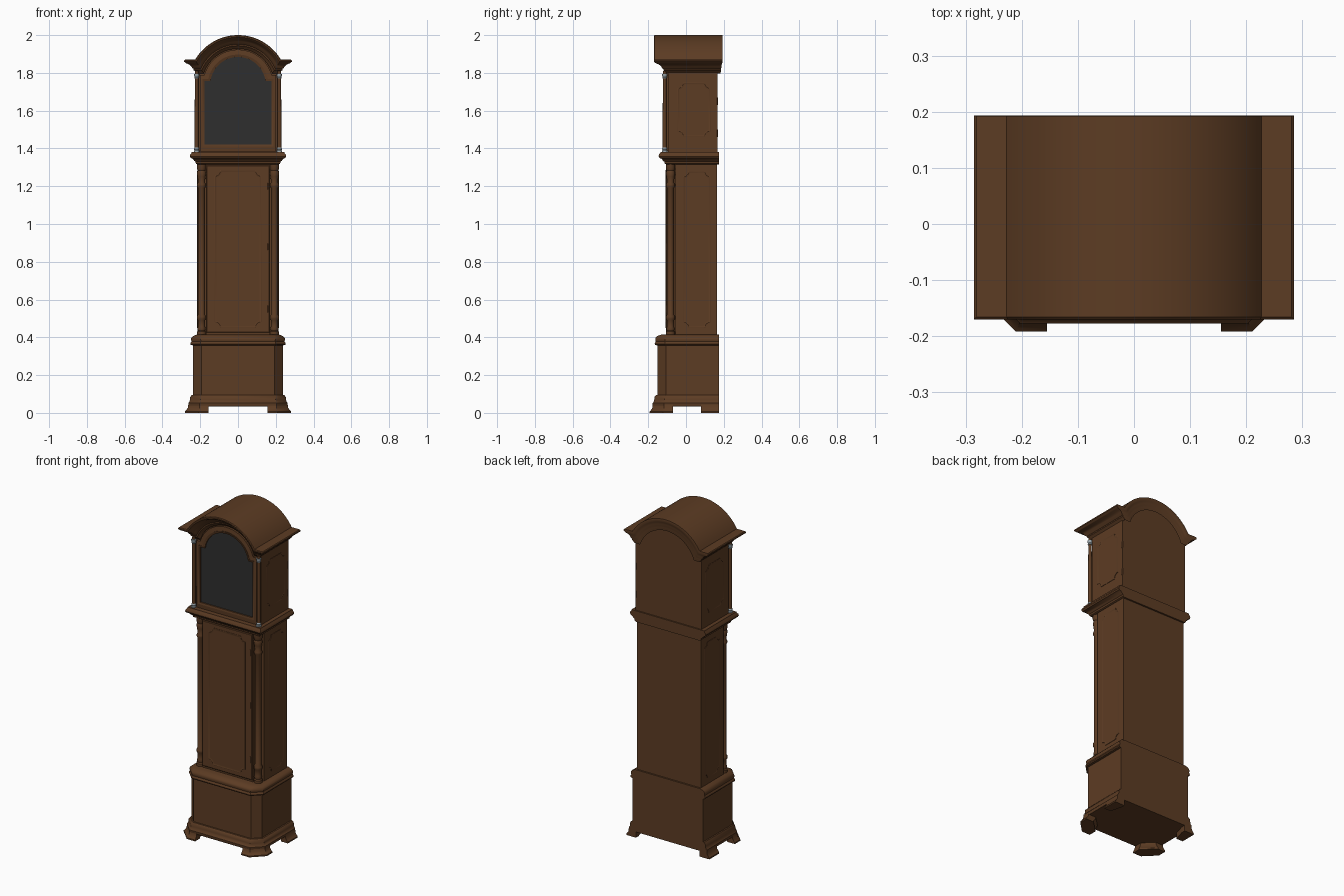
import bpy, bmesh
from math import sin, cos, asin, sqrt, pi

cube = bpy.data.objects.get("Cube")
if cube:
    bpy.data.objects.remove(cube, do_unlink=True)


def material(name, color, rough):
    m = bpy.data.materials.new(name)
    m.use_nodes = True
    m.diffuse_color = color
    bsdf = m.node_tree.nodes["Principled BSDF"]
    bsdf.inputs["Base Color"].default_value = color
    bsdf.inputs["Roughness"].default_value = rough
    return m


WOOD = material("brown wood", (0.108, 0.045, 0.017, 1), 0.5)
GLASS = material("dark glass", (0.028, 0.028, 0.028, 1), 0.3)
METAL = material("pale metal", (0.34, 0.40, 0.43, 1), 0.4)


def loft(name, rings, mat=WOOD, caps=(True, True), strip=None, angle=35):
    """Skin closed rings of equal length; strip optionally spans pairs on the first ring."""
    bm = bmesh.new()
    rows = [[bm.verts.new(p) for p in r] for r in rings]
    n = len(rows[0])
    for a, b in zip(rows, rows[1:]):
        for i in range(n):
            j = (i + 1) % n
            bm.faces.new((a[i], a[j], b[j], b[i]))
    if strip:
        for (a, b), (c, d) in zip(strip, strip[1:]):
            bm.faces.new([rows[0][k] for k in (a, c, d, b)])
    if caps[0]:
        bm.faces.new(rows[0])
    if caps[1]:
        bm.faces.new(rows[-1])
    bmesh.ops.recalc_face_normals(bm, faces=bm.faces)
    me = bpy.data.meshes.new(name)
    bm.to_mesh(me)
    bm.free()
    me.materials.append(mat)
    ob = bpy.data.objects.new(name, me)
    bpy.context.collection.objects.link(ob)
    bpy.ops.object.select_all(action='DESELECT')
    ob.select_set(True)
    bpy.context.view_layer.objects.active = ob
    bpy.ops.object.shade_smooth_by_angle(angle=angle * pi / 180)
    return ob


def turned(name, x, y, profile, mat=WOOD, sides=20):
    return loft(name, [[(x + r * cos(2 * pi * i / sides), y + r * sin(2 * pi * i / sides), z)
                        for i in range(sides)] for r, z in profile], mat)


def plan(hw, yf, yb, z, cant=0.0, notch=0.0):
    """Case outline in plan, with canted or notched front corners."""
    half = [(hw, yb)]
    if notch:
        half += [(hw, yf + notch), (hw - notch, yf + notch), (hw - notch, yf)]
    elif cant:
        half += [(hw, yf + cant), (hw - cant * 0.7, yf + cant * 0.3),
                 (hw - cant, yf)]
    else:
        half += [(hw, yf)]
    return [(x, y, z) for x, y in half] + [(-x, y, z) for x, y in reversed(half)]


def moulding(name, hw, yf, yb, steps, cant=0.0):
    return loft(name, [plan(hw + d, yf - d, yb, z, cant + 0.586 * d if cant else 0)
                       for d, z in steps])


# Base: box, skirt and top moulding
HW, YF, YB, CANT = 0.238, -0.152, 0.175, 0.045
moulding("base_box", HW, YF, YB, [(0, 0.06), (0, 0.37)], CANT)
moulding("base_skirt", HW, YF, YB, [(0.022, 0.035), (0.025, 0.042), (0.025, 0.052), (0.019, 0.058),
                                    (0.016, 0.072), (0.015, 0.084), (0.007, 0.094), (-0.002, 0.096)], CANT)
moulding("base_top_moulding", HW, YF, YB, [(-0.002, 0.357), (0.012, 0.36), (0.014, 0.366), (0.012, 0.372),
                                           (0.008, 0.378), (0.011, 0.388), (0.009, 0.398), (0, 0.407),
                                           (-0.02, 0.414)], CANT)

# Bracket feet
for s, side in ((1, "left"), (-1, "right")):
    front, back = [], []
    for d, z in ((0.042, 0), (0.042, 0.008), (0.036, 0.014), (0.028, 0.026), (0.025, 0.044)):
        w, f, c = HW + d, YF - d + 0.002, CANT + 0.586 * d
        front.append([(s * x, y, z) for x, y in (
            (0.155, f), (w - c, f), (w, f + c), (w, -0.07), (w - 0.05, -0.07), (0.155, f + 0.05))])
        back.append([(s * x, y, z) for x, y in (
            (w, 0.08), (w, YB), (0.215, YB), (0.215, 0.15), (0.235, 0.08))])
    loft("front_foot_" + side, front)
    loft("back_foot_" + side, back)

# Trunk with notched corners holding turned columns
loft("trunk", [plan(0.215, -0.1, 0.165, z, notch=0.045) for z in (0.40, 1.33)])
low = [(0.024, 0.41), (0.024, 0.43), (0.019, 0.436), (0.022, 0.446), (0.019, 0.456), (0.019, 0.49),
       (0.024, 0.498), (0.024, 0.51), (0.018, 0.522)]
high = [(0.018, 1.19), (0.023, 1.2), (0.023, 1.21), (0.018, 1.222), (0.021, 1.25), (0.025, 1.27),
        (0.02, 1.282), (0.025, 1.295), (0.025, 1.325)]
for s, side in ((1, "left"), (-1, "right")):
    turned("trunk_column_" + side, s * 0.193, -0.082, low + high)


def panel_ring(u0, u1, z0, z1, bite, inset, place):
    """Rectangle with scooped corners, mapped to a wall by place(u, z)."""
    r, pts = bite + inset, []
    a = asin(inset / r)
    for u, z, su, sz, flip in ((u0, z0, 1, 1, 0), (u1, z0, -1, 1, 1), (u1, z1, -1, -1, 0), (u0, z1, 1, -1, 1)):
        arc = [a + (pi / 2 - 2 * a) * i / 6 for i in range(7)]
        for t in (arc if flip else reversed(arc)):
            pts.append(place(u + su * r * cos(t), z + sz * r * sin(t)))
    return pts


def panel(name, u0, u1, z0, z1, bite, wall):
    steps = ((0, -0.003), (0, 0.004), (0.003, 0.006), (0.007, 0.003), (0.012, 0.003))
    return loft(name, [panel_ring(u0, u1, z0, z1, bite, i, lambda u, z, h=h: wall(u, z, h))
                       for i, h in steps], angle=25)


# Trunk door with raised panel and hinges
loft("trunk_door", [[(x, y, z) for x, z in ((-w, b), (w, b), (w, t), (-w, t))]
                    for w, b, t, y in ((0.168, 0.425, 1.312, -0.095), (0.168, 0.425, 1.312, -0.103),
                                       (0.164, 0.429, 1.308, -0.106))])
panel("trunk_door_panel", -0.124, 0.124, 0.45, 1.285, 0.03, lambda u, z, h: (u, -0.106 - h * 0.5, z))
for z in (0.55, 0.88, 1.2):
    turned("door_hinge", 0.16, -0.106, [(0.004, z - 0.018), (0.004, z + 0.018)], sides=10)

# Side panels
for s, side in ((1, "left"), (-1, "right")):
    panel("trunk_side_panel_" + side, -0.015, 0.13, 0.45, 1.28, 0.028,
          lambda u, z, h: (s * (0.215 + h * 0.5), u, z))
    panel("hood_side_panel_" + side, -0.045, 0.13, 1.46, 1.75, 0.03,
          lambda u, z, h: (s * (0.222 + h * 0.5), u, z))

# Moulding between trunk and hood
moulding("hood_seat_moulding", 0.215, -0.105, YB, [(0, 1.315), (0.008, 1.32), (0.01, 1.33), (0.017, 1.335),
                                                   (0.024, 1.345), (0.036, 1.35), (0.04, 1.358), (0.038, 1.368),
                                                   (0.032, 1.374), (0.03, 1.382)])

# Hood case with arched top
R, CZ, EAVE, SEG = 0.263, 1.737, 1.87, 32


def arch(radius, z):
    """Arc in x, z from left to right, springing at height z."""
    a = asin((z - CZ) / radius)
    return [(-radius * cos(t), CZ + radius * sin(t))
            for t in (a + (pi - 2 * a) * i / SEG for i in range(SEG + 1))]


hood = [(-0.222, 1.375), (-0.222, 1.82)] + arch(R - 0.04, 1.82) + [(0.222, 1.82), (0.222, 1.375)]
loft("hood_case", [[(x, y, z) for x, z in hood] for y in (-0.094, 0.167)])

# Arched cornice: profile of (projection, height) swept around sides and over the arch
profile = [(0.058, 0), (0.062, -0.004), (0.062, -0.011), (0.055, -0.017), (0.05, -0.02), (0.036, -0.025),
           (0.025, -0.034), (0.018, -0.046), (0.012, -0.049), (0.012, -0.056), (0.004, -0.062), (-0.004, -0.072)]
rings = []
for p, h in profile:
    x, yf, yb, z = 0.223 + p, -0.108 - p, 0.193 - (0.062 - p) * 0.15, EAVE + h
    line = [(-x, z)] + arch(R + h, z) + [(x, z)]
    rings.append([(u, yf, v) for u, v in line] + [(u, yb, v) for u, v in reversed(line)])
count = SEG + 3
loft("arched_cornice", rings, caps=(False, False),
     strip=[(i, 2 * count - 1 - i) for i in range(count)])


# Hood door with break-arch opening and dark glass
def door_outline(w, z0, shoulder, r, y):
    return [(x, y, z) for x, z in [(-w, z0), (-w, shoulder)] + arch(r, shoulder) + [(w, shoulder), (w, z0)]]


outer, mid, inner = (0.202, 1.384, 1.79, 0.186), (0.188, 1.41, 1.768, 0.16), (0.177, 1.42, 1.757, 0.147)
loft("hood_door_frame", [door_outline(*o, y) for o, y in (
    (outer, -0.09), (outer, -0.11), (mid, -0.113), (mid, -0.116), (inner, -0.112), (inner, -0.1))],
    caps=(False, False))
loft("hood_door_glass", [door_outline(0.179, 1.418, 1.759, 0.149, y) for y in (-0.098, -0.104)], GLASS)

# Hood columns with metal bases and capitals, and rear hinges
for s, side in ((1, "left"), (-1, "right")):
    x, y = s * 0.219, -0.113
    turned("hood_column_" + side, x, y, [(0.011, 1.38), (0.011, 1.5), (0.009, 1.81)])
    turned("hood_column_base_" + side, x, y, [(0.015, 1.38), (0.015, 1.388), (0.012, 1.391),
                                              (0.014, 1.397), (0.011, 1.405)], METAL)
    turned("hood_column_capital_" + side, x, y, [(0.01, 1.77), (0.013, 1.775), (0.011, 1.779),
                                                 (0.014, 1.787), (0.014, 1.795)], METAL)
for z in (1.48, 1.65):
    turned("hood_hinge", 0.219, 0.164, [(0.005, z - 0.02), (0.005, z + 0.02)], sides=10)
